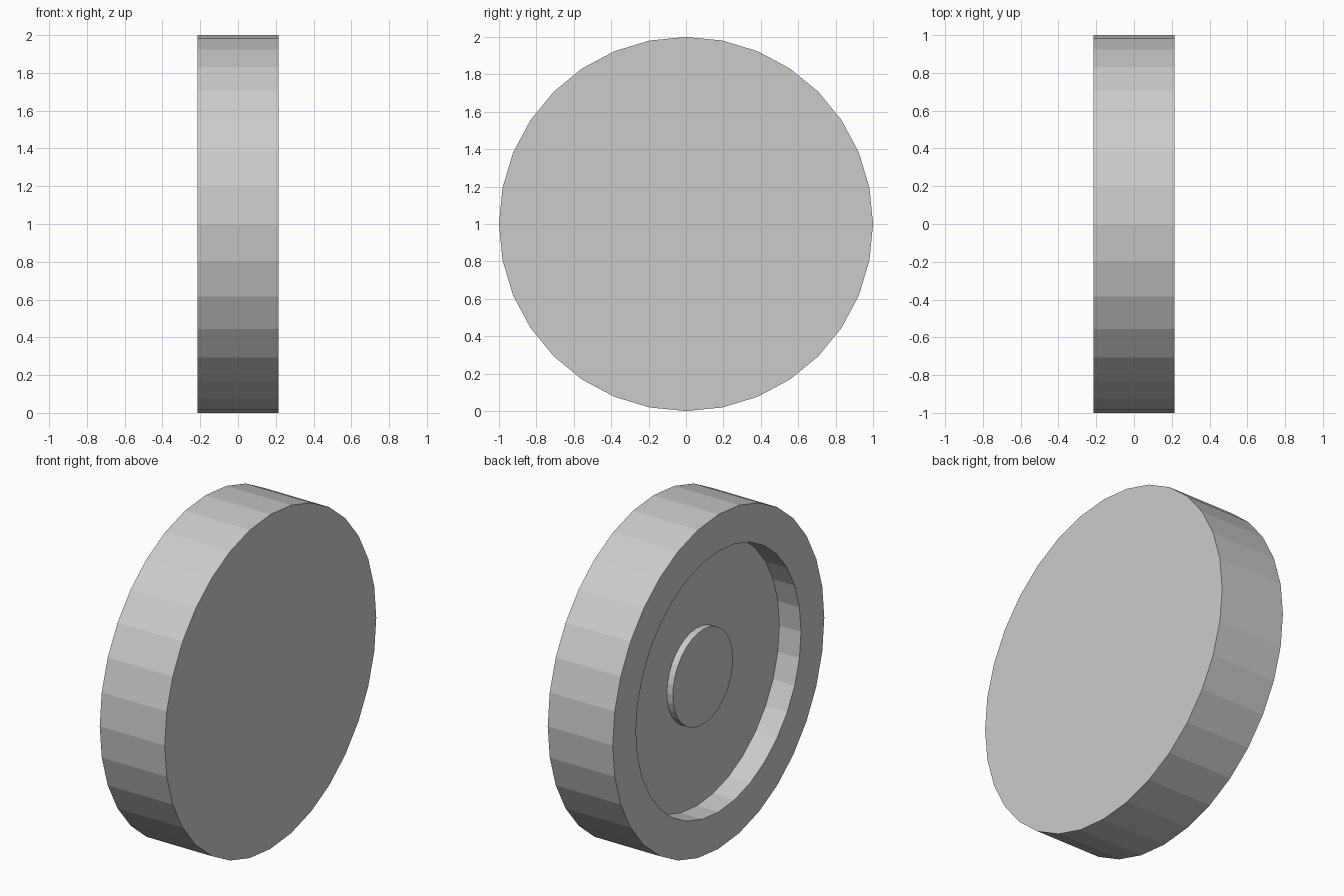
import bpy, bmesh
from math import sin, cos, tau

if "Cube" in bpy.data.objects:
    bpy.data.objects.remove(bpy.data.objects["Cube"])

SIDES = 32
HALF = 0.215

# Profile as (x, radius): flat outer face, tread, rim, recess wall, recess floor, hub
profile = [(HALF, 1.0), (-HALF, 1.0), (-HALF, 0.78),
           (-0.072, 0.78), (-0.072, 0.284), (-0.112, 0.284)]

bm = bmesh.new()
rings = [[bm.verts.new((x, r * sin(tau * i / SIDES), 1 + r * cos(tau * i / SIDES)))
          for i in range(SIDES)] for x, r in profile]

# Bands between neighbouring rings
for a, b in zip(rings, rings[1:]):
    for i in range(SIDES):
        j = (i + 1) % SIDES
        bm.faces.new((a[i], a[j], b[j], b[i]))

# Flat outer disc and hub cap
bm.faces.new(rings[0])
bm.faces.new(rings[-1])
bmesh.ops.recalc_face_normals(bm, faces=bm.faces)

mesh = bpy.data.meshes.new("wheel")
bm.to_mesh(mesh)
bm.free()
bpy.context.collection.objects.link(bpy.data.objects.new("wheel", mesh))
